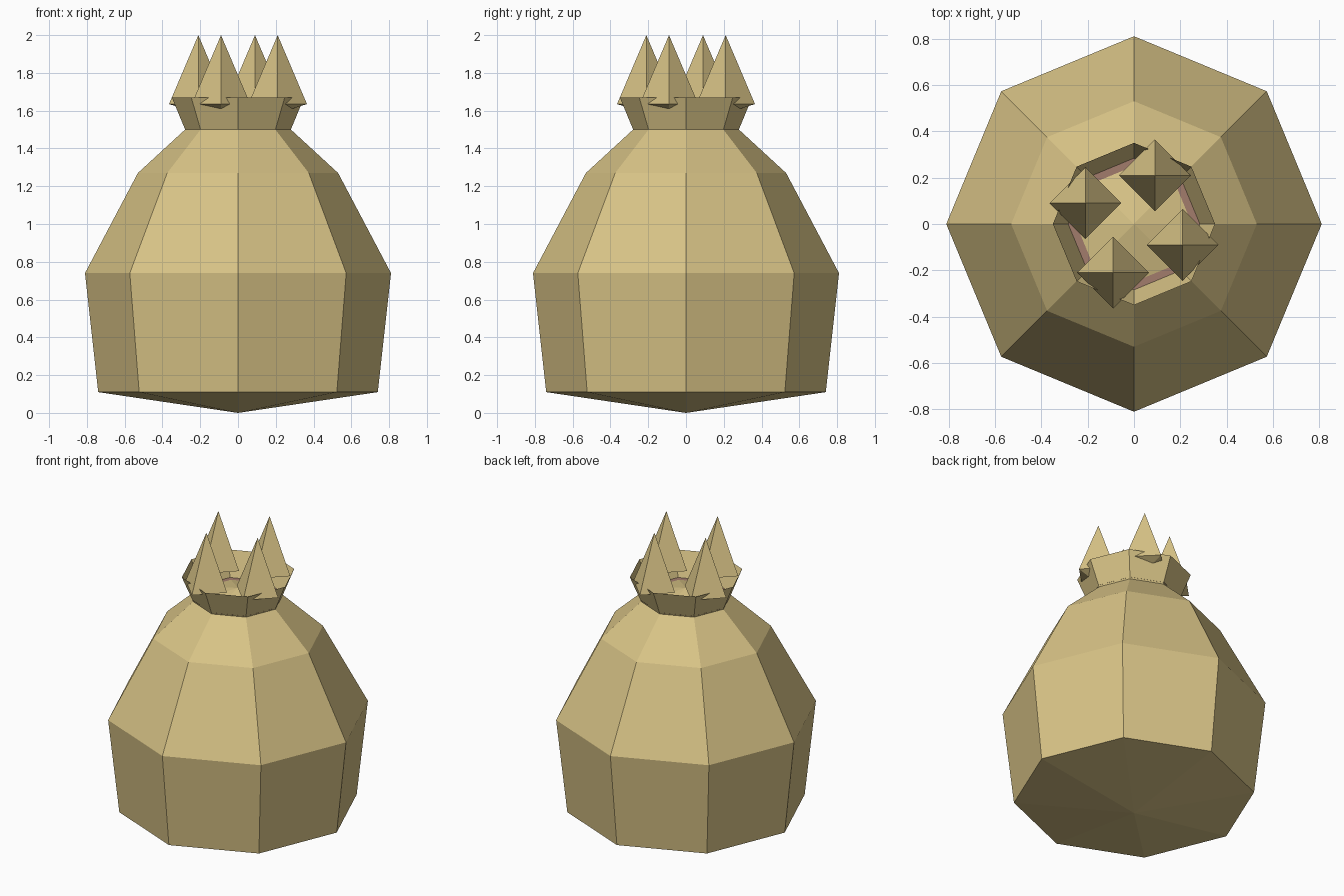
import bpy, bmesh
from math import cos, sin, pi

if "Cube" in bpy.data.objects:
    bpy.data.objects.remove(bpy.data.objects["Cube"])


def material(name, rgb):
    m = bpy.data.materials.new(name)
    m.use_nodes = True
    m.diffuse_color = (*rgb, 1)
    m.node_tree.nodes["Principled BSDF"].inputs["Base Color"].default_value = (*rgb, 1)
    return m


tan = material("tan burlap", (0.69, 0.55, 0.24))
cord = material("reddish brown cord", (0.36, 0.2, 0.15))


def lathe(name, profile, sides, mat, center=(0, 0)):
    """Revolve (radius, z) points; a zero radius becomes a single tip."""
    bm = bmesh.new()
    rings = []
    for r, z in profile:
        count = sides if r else 1
        rings.append([bm.verts.new((center[0] + r * cos(2 * pi * i / sides),
                                    center[1] + r * sin(2 * pi * i / sides), z))
                      for i in range(count)])
    for low, high in zip(rings, rings[1:]):
        for i in range(sides):
            j = (i + 1) % sides
            corners = [low[i % len(low)], low[j % len(low)],
                       high[j % len(high)], high[i % len(high)]]
            bm.faces.new(list(dict.fromkeys(corners)))
    mesh = bpy.data.meshes.new(name)
    bm.to_mesh(mesh)
    bm.free()
    mesh.materials.append(mat)
    obj = bpy.data.objects.new(name, mesh)
    bpy.context.collection.objects.link(obj)
    return obj


# Sack body with flared open mouth
lathe("sack_body", [(0, 0), (0.74, 0.11), (0.81, 0.74), (0.53, 1.27),
                    (0.28, 1.5), (0.35, 1.67)], 8, tan)

# Cord just inside the neck, and the shallow filling it surrounds
lathe("neck_cord", [(0.285, 1.51), (0.25, 1.51)], 8, cord).data.flip_normals()
lathe("sack_filling", [(0.25, 1.51), (0, 1.57)], 8, tan)

# Four pointed cloth tufts, a quarter turn apart
x, y = 0.09, 0.21
for n in range(4):
    lathe(f"tuft_{n + 1}", [(0, 1.585), (0.155, 1.635), (0, 2.0)], 4, tan, (x, y))
    x, y = y, -x
